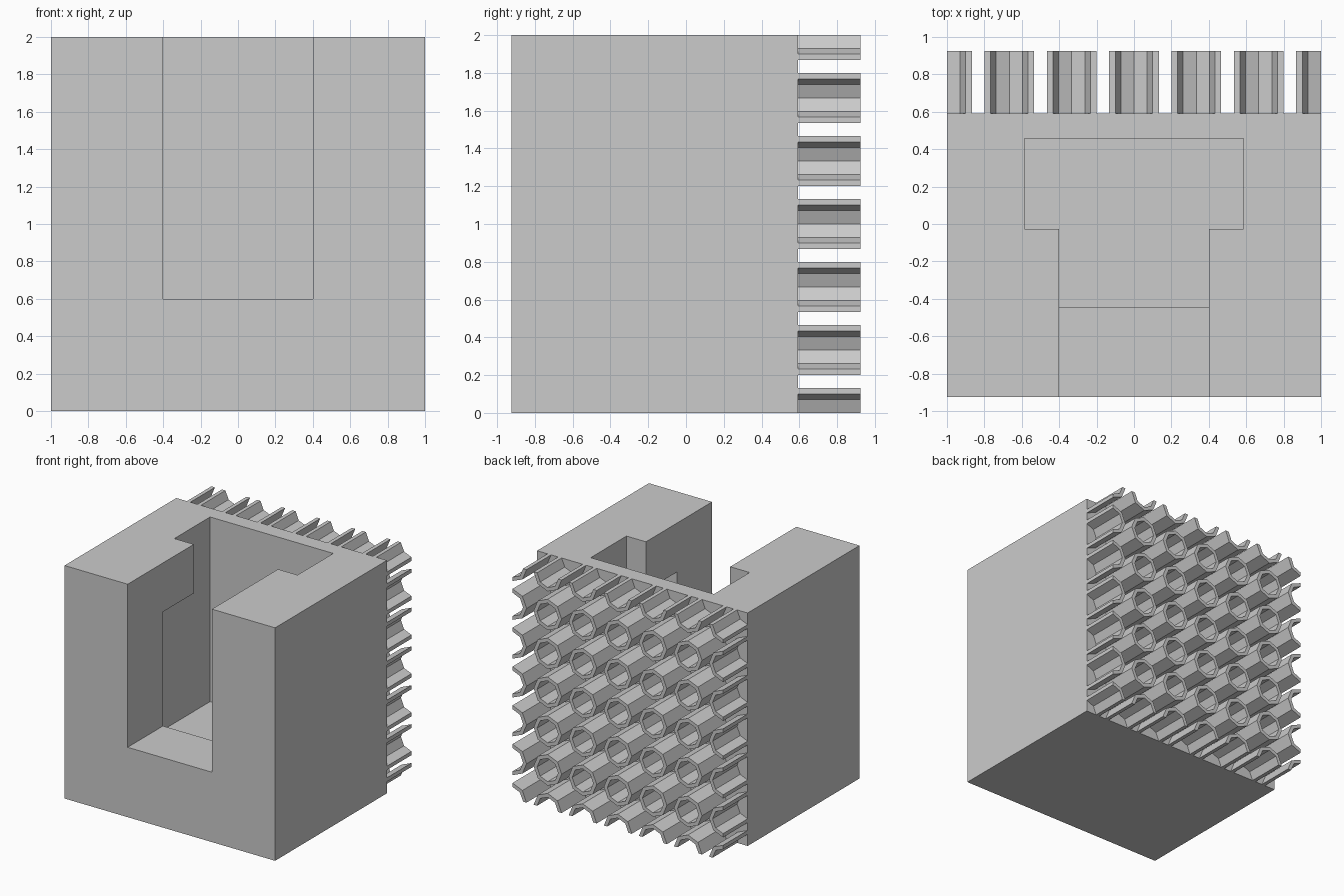
import bpy
import bmesh
from math import sin, cos, pi

cube = bpy.data.objects.get("Cube")
if cube:
    bpy.data.objects.remove(cube, do_unlink=True)

grey = bpy.data.materials.new("light_grey")
grey.use_nodes = True
COLOUR = (0.6, 0.6, 0.6, 1)
grey.diffuse_color = COLOUR
grey.node_tree.nodes["Principled BSDF"].inputs["Base Color"].default_value = COLOUR

FRONT, PLATE, BACK = -0.925, 0.592, 0.925


def finish(name, bm):
    mesh = bpy.data.meshes.new(name)
    bm.to_mesh(mesh)
    bm.free()
    mesh.materials.append(grey)
    obj = bpy.data.objects.new(name, mesh)
    bpy.context.collection.objects.link(obj)
    return obj


def prism(name, profile, half_width):
    """Extrude a (y, z) profile symmetrically along x."""
    bm = bmesh.new()
    face = bm.faces.new([bm.verts.new((-half_width, y, z)) for y, z in profile])
    grown = bmesh.ops.extrude_face_region(bm, geom=[face])["geom"]
    verts = [g for g in grown if isinstance(g, bmesh.types.BMVert)]
    bmesh.ops.translate(bm, verts=verts, vec=(2 * half_width, 0, 0))
    bmesh.ops.recalc_face_normals(bm, faces=bm.faces[:])
    return finish(name, bm)


def rect(y0, y1, z0, z1):
    return [(y0, z0), (y1, z0), (y1, z1), (y0, z1)]


# Solid body
body = prism("body_block", rect(FRONT, PLATE, 0, 2), 1)

# Keyed slot: narrow front channel, wide inner chamber open at the top rear
channel = prism("channel_cutter", rect(-1.2, 0.2, 0.6, 2.2), 0.4)
chamber = prism("chamber_cutter", [(-0.446, 0.415), (0.457, 0.415), (0.457, 2.2),
                                   (-0.028, 2.2), (-0.028, 1.58), (-0.446, 1.58)], 0.585)
bpy.context.view_layer.objects.active = body
for cutter in (channel, chamber):
    cutter.hide_render = True
    mod = body.modifiers.new("cut", 'BOOLEAN')
    mod.operation = 'DIFFERENCE'
    mod.solver = 'EXACT'
    mod.object = cutter
    bpy.ops.object.modifier_apply(modifier=mod.name)
    bpy.data.objects.remove(cutter, do_unlink=True)

# Rear grid of eight-sided tubes, trimmed at the block outline
STEP, OUTER, INNER, SIDES = 1 / 3, 0.133, 0.1, 8
bm = bmesh.new()


def add_tube(cx, cz):
    def corner(radius, k, y):
        a = 2 * pi * k / SIDES
        return bm.verts.new((cx + radius * cos(a), y, cz + radius * sin(a)))

    def inside(k):
        a = 2 * pi * (k + 0.5) / SIDES
        return abs(cx + INNER * cos(a)) < 1 and 0 < cz + INNER * sin(a) < 2

    rings = [[corner(r, k, y) for k in range(SIDES)]
             for r, y in ((OUTER, PLATE), (OUTER, BACK), (INNER, BACK), (INNER, PLATE))]
    for k in range(SIDES):
        if not inside(k):
            continue
        n = (k + 1) % SIDES
        for lo, hi in zip(rings, rings[1:]):
            bm.faces.new((lo[k], hi[k], hi[n], lo[n]))
        # Flat cut faces where the tube is trimmed
        if not inside(k - 1):
            bm.faces.new([ring[k] for ring in reversed(rings)])
        if not inside(k + 1):
            bm.faces.new([ring[n] for ring in rings])


for i in range(-3, 4):
    for j in range(7):
        add_tube(i * STEP, j * STEP)
loose = [v for v in bm.verts if not v.link_faces]
bmesh.ops.delete(bm, geom=loose, context='VERTS')
bmesh.ops.recalc_face_normals(bm, faces=bm.faces[:])
finish("rear_tubes", bm)
